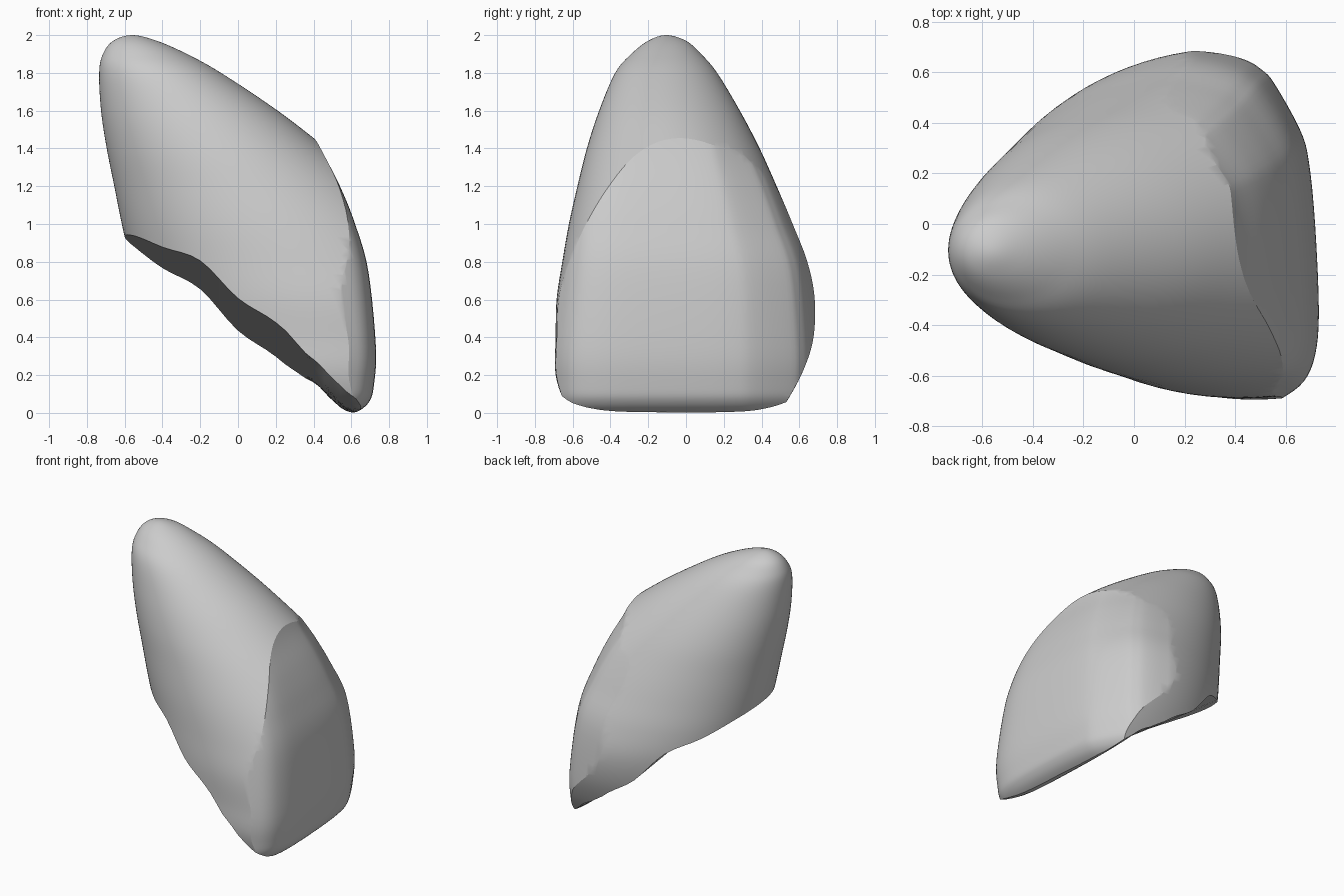
import bpy, bmesh, math
from mathutils import Vector

cube = bpy.data.objects.get("Cube")
if cube:
    bpy.data.objects.remove(cube, do_unlink=True)


def spline(keys, steps):
    """Smooth samples through every key except the two end handles."""
    keys = [Vector(k) for k in keys]
    out = []
    for a, b, c, d in zip(keys, keys[1:], keys[2:], keys[3:]):
        for i in range(steps):
            u = i / steps
            out.append(0.5 * (2 * b + (c - a) * u + (2 * a - 5 * b + 4 * c - d) * u**2
                              + (3 * b - a - 3 * c + d) * u**3))
    return out + [keys[-2]]


def loft(name, rings):
    """Closed solid skinned through rings of equal length."""
    bm = bmesh.new()
    loops = [[bm.verts.new(p) for p in ring] for ring in rings]
    for lo, hi in zip(loops, loops[1:]):
        for i in range(len(lo)):
            j = (i + 1) % len(lo)
            bm.faces.new((lo[i], lo[j], hi[j], hi[i]))
    bm.faces.new(loops[0])
    bm.faces.new(loops[-1])
    bmesh.ops.remove_doubles(bm, verts=bm.verts, dist=0.0005)
    bmesh.ops.recalc_face_normals(bm, faces=bm.faces)
    mesh = bpy.data.meshes.new(name)
    bm.to_mesh(mesh)
    bm.free()
    ob = bpy.data.objects.new(name, mesh)
    bpy.context.collection.objects.link(ob)
    return ob


def carve(target, tool, operation):
    mod = target.modifiers.new("carve", 'BOOLEAN')
    mod.object, mod.operation, mod.solver = tool, operation, 'EXACT'
    bpy.context.view_layer.objects.active = target
    bpy.ops.object.modifier_apply(modifier=mod.name)
    bpy.data.objects.remove(tool, do_unlink=True)


# Rounded leaning body: height, x range, y range of each level
levels = [(1.97, -.43, -.66, 0, -.2), (2, -.56, -.56, -.105, -.105),
          (1.97, -.66, -.43, -.2, 0), (1.9, -.715, -.27, -.29, .08),
          (1.8, -.735, -.09, -.375, .165), (1.6, -.725, .21, -.46, .285),
          (1.4, -.695, .47, -.525, .39), (1.2, -.655, .72, -.575, .48),
          (1, -.615, .95, -.62, .565), (.8, -.57, 1.15, -.655, .645),
          (.6, -.52, 1.3, -.685, .695), (.4, -.48, 1.38, -.69, .68),
          (.2, -.45, 1.42, -.69, .61), (0, -.43, 1.44, -.63, .5),
          (-.2, -.42, 1.45, -.55, .4)]
SIDES = 96
rings = []
for z, xl, xr, yl, yr in spline(levels, 6):
    ring = []
    for i in range(SIDES):
        a = math.tau * i / SIDES
        ring.append(((xl + xr) / 2 + (xr - xl) / 2 * math.cos(a),
                     (yl + yr) / 2 + (yr - yl) / 2 * math.sin(a), z))
    rings.append(ring)
body = loft("rounded_body", rings)

# Domed side face: height, reach in x, centre and half width in y
reach = [(2.3, -.05, -.07, .42), (2.1, .08, -.07, .42), (1.8, .26, -.07, .42),
         (1.6, .36, -.07, .43), (1.4, .44, -.065, .46), (1.2, .54, -.05, .53),
         (1, .62, -.03, .59), (.75, .69, 0, .65), (.35, .73, 0, .69),
         (.15, .72, 0, .69), (.06, .695, 0, .685), (0, .62, 0, .68),
         (-.06, .45, 0, .68), (-.1, .3, 0, .68)]
falloff = [(-1.25, .5), (-1.12, .3), (-1, .15), (-.9, .06), (-.75, .015), (-.5, 0),
           (0, .015), (.36, .04), (.54, .075), (.8, .175), (.88, .225), (.94, .295),
           (1, .44), (1.1, .8), (1.2, 1)]
profile = spline(falloff, 4)
rings = []
for z, x, cy, hy in spline(reach, 5):
    ring = [(x - drop, cy + t * hy, z) for t, drop in profile]
    rings.append(ring + [(-1.5, ring[-1][1], z), (-1.5, ring[0][1], z)])
carve(body, loft("side_cutter", rings), 'INTERSECT')

# Slanted underside, tilted toward the back and rolled up at the foot corners
under = [(-1.1, 1.1), (-.9, 1.05), (-.6, .93), (-.4, .82), (-.2, .73), (0, .52),
         (.2, .385), (.4, .2), (.5, .08), (.6, .005), (.8, -.005), (1, 0)]
rings = []
for x, z in spline(under, 4):
    lean = 0.14 * min(1, max(0, (.65 - x) * 2.5))
    roll = 0.4 * min(1, max(0, (x - .35) * 5))
    ring = []
    for i in range(25):
        y = -.9 + 1.8 * i / 24
        ring.append((x, y, z - lean * y + roll * y**4))
    rings.append(ring + [(x, .9, -1), (x, -.9, -1)])
carve(body, loft("underside_cutter", rings), 'DIFFERENCE')

# Plain grey finish
grey = bpy.data.materials.new("plain_grey")
grey.use_nodes = True
colour = (.6, .6, .6, 1)
grey.diffuse_color = colour
grey.node_tree.nodes["Principled BSDF"].inputs["Base Color"].default_value = colour
body.data.materials.clear()
body.data.materials.append(grey)
bpy.ops.object.select_all(action='DESELECT')
body.select_set(True)
bpy.context.view_layer.objects.active = body
bpy.ops.object.shade_smooth_by_angle(angle=math.radians(25))
